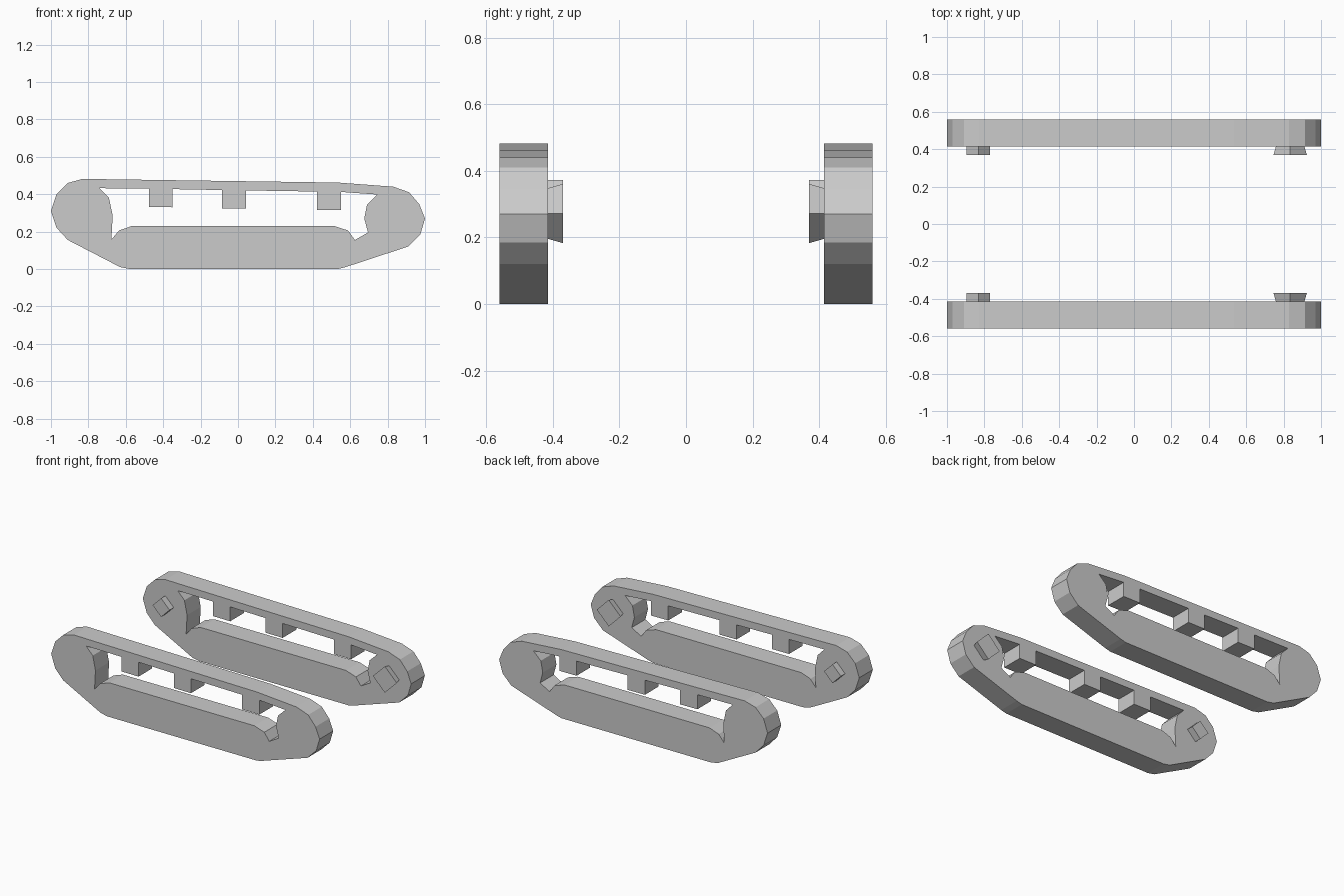
import bpy, bmesh, math

if "Cube" in bpy.data.objects:
    bpy.data.objects.remove(bpy.data.objects["Cube"])

OUTER = [(-1, .31), (-.97, .4), (-.91, .46), (-.83, .482), (-.72, .48), (.535, .462),
         (.83, .44), (.915, .41), (.97, .345), (1, .27), (.975, .185), (.91, .12),
         (.575, .01), (.535, 0), (-.58, 0), (-.63, .01), (-.91, .155), (-.97, .22)]

# Opening: top edge with three hanging blocks, then right end, floor and left end
top_edge = [(-.74, .432)]
for x0, z in ((-.477, .429), (-.086, .422), (.423, .414)):
    x1 = x0 + .128
    top_edge += [(x0, z), (x0, z - .098), (x1, z - .099), (x1, z - .002)]
HOLE = top_edge + [(.745, .398), (.69, .345), (.675, .27), (.695, .195), (.625, .155),
                   (.588, .206), (.513, .23), (-.567, .23), (-.636, .206),
                   (-.677, .157), (-.67, .285), (-.69, .38)]


def finish(bm, name):
    bmesh.ops.recalc_face_normals(bm, faces=bm.faces)
    mesh = bpy.data.meshes.new(name)
    bm.to_mesh(mesh)
    bm.free()
    obj = bpy.data.objects.new(name, mesh)
    bpy.context.collection.objects.link(obj)


def plate(name, loops, y0, y1):
    """Fill nested x/z outlines and extrude them along y."""
    bm = bmesh.new()
    edges = []
    for loop in loops:
        vs = [bm.verts.new((x, y0, z)) for x, z in loop]
        edges += [bm.edges.new((vs[i - 1], vs[i])) for i in range(len(vs))]
    bmesh.ops.triangle_fill(bm, edges=edges, use_beauty=True, normal=(0, -1, 0))
    new = bmesh.ops.extrude_face_region(bm, geom=bm.faces[:])["geom"]
    for v in new:
        if isinstance(v, bmesh.types.BMVert):
            v.co.y = y1
    finish(bm, name)


def peg(name, x, z, base, tip, y0, y1):
    """Four-sided diamond peg between two y positions."""
    bm = bmesh.new()
    rings = []
    for r, y in ((base, y0), (tip, y1)):
        rings.append([bm.verts.new((x + r * math.cos(k * math.pi / 2), y,
                                    z + r * math.sin(k * math.pi / 2))) for k in range(4)])
    a, b = rings
    bm.faces.new(a)
    bm.faces.new(b)
    for i in range(4):
        bm.faces.new((a[i - 1], a[i], b[i], b[i - 1]))
    finish(bm, name)


for side, s in (("right", -1), ("left", 1)):
    # Track loop with its opening
    plate(f"track_{side}", [OUTER, HOLE], s * .56, s * .415)
    # Axle pegs on the inner face
    peg(f"front_axle_{side}", .835, .272, .076, .089, s * .415, s * .37)
    peg(f"rear_axle_{side}", -.832, .31, .063, .063, s * .415, s * .37)
